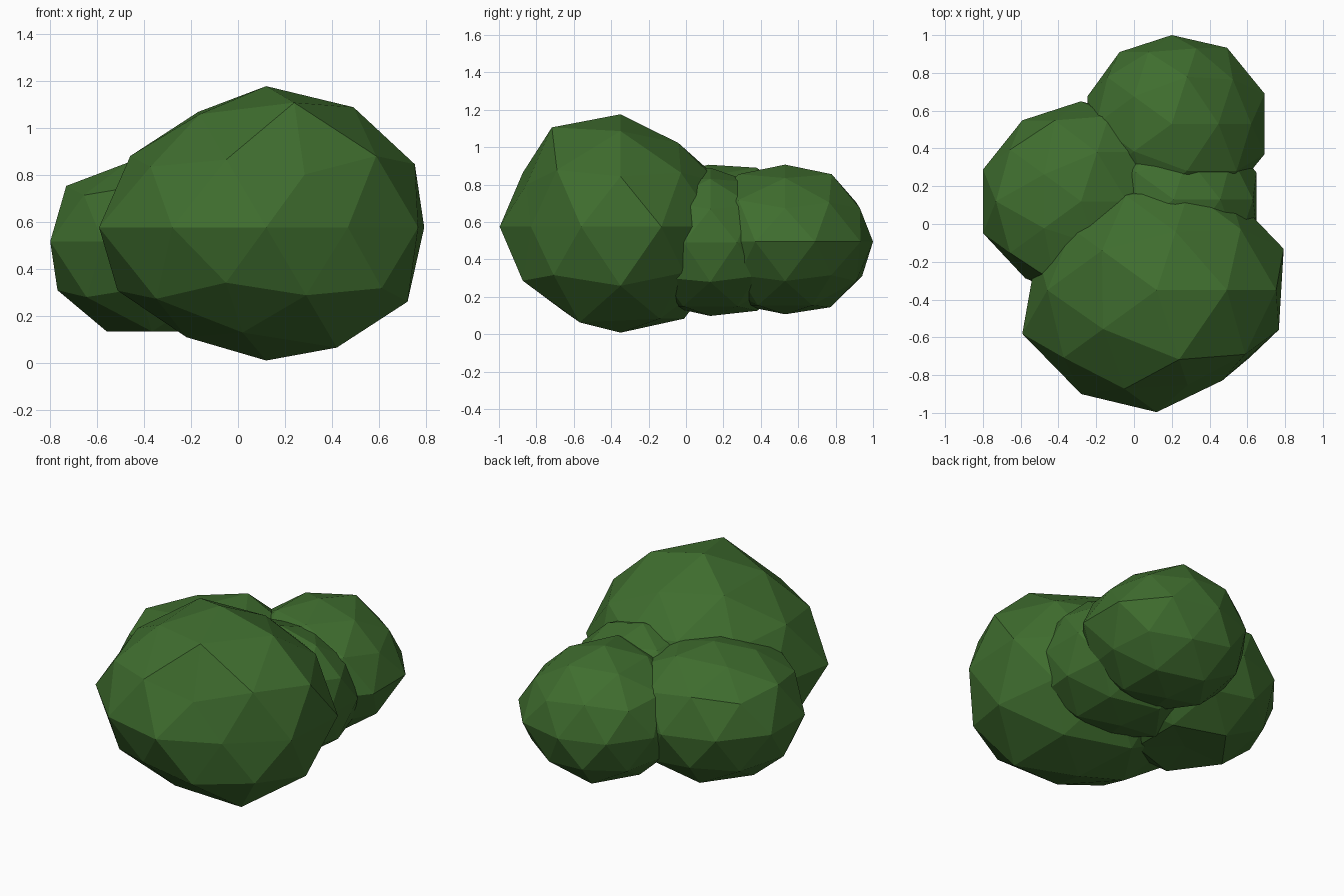
import bpy
import bmesh
from math import radians, cos, sin
from mathutils import Vector

default_cube = bpy.data.objects.get("Cube")
if default_cube:
    bpy.data.objects.remove(default_cube, do_unlink=True)

# Single leaf colour
leaf_green = bpy.data.materials.new("leaf_green")
leaf_colour = (0.05, 0.155, 0.028, 1)
leaf_green.diffuse_color = leaf_colour
leaf_green.use_nodes = True
shader = leaf_green.node_tree.nodes["Principled BSDF"]
shader.inputs["Base Color"].default_value = leaf_colour
shader.inputs["Roughness"].default_value = 0.9


def direction(azimuth, elevation):
    """Unit vector for an azimuth and an elevation in degrees."""
    a, e = radians(azimuth), radians(elevation)
    return Vector((cos(a) * cos(e), sin(a) * cos(e), sin(e)))


def leaf_clump(name, centre, radius, height, bumps):
    """Squashed low-poly ball; bumps maps a scale factor to the corners it moves."""
    bm = bmesh.new()
    bmesh.ops.create_icosphere(bm, subdivisions=2, radius=1)
    corners = [(v, v.co.normalized()) for v in bm.verts]
    for factor, aims in bumps.items():
        for azimuth, elevation in aims:
            aim = direction(azimuth, elevation)
            corner, unit = max(corners, key=lambda pair: pair[1].dot(aim))
            corner.co = unit * factor
    bmesh.ops.scale(bm, vec=(radius, radius, height), verts=bm.verts)
    bmesh.ops.translate(bm, vec=centre, verts=bm.verts)

    mesh = bpy.data.meshes.new(name)
    bm.to_mesh(mesh)
    bm.free()
    mesh.materials.append(leaf_green)
    clump = bpy.data.objects.new(name, mesh)
    bpy.context.scene.collection.objects.link(clump)
    return clump


# Large clump at the front
leaf_clump("front_leaf_clump", (0.12, -0.35, 0.575), 0.68, 0.578, {
    1.1: [(-162, 0)],
    1.08: [(-72, 58)],
    1.04: [(0, 90), (18, 0), (0, 58), (0, 27), (0, -32), (-36, -58), (180, -27)],
    0.98: [(0, -90), (-144, 58), (162, 0)],
    0.95: [(-90, 0), (-108, 32), (-72, -32), (180, -58), (126, 0),
           (54, 0), (36, 32), (36, -27)],
    0.91: [(72, 58), (108, 32), (72, 27), (144, 27), (90, 0),
           (72, -32), (108, -27), (-108, -58), (-108, -27)],
    0.87: [(-54, 0), (-72, 27)],
})

# Round clump at the back
leaf_clump("back_leaf_clump", (0.2, 0.53, 0.495), 0.47, 0.4, {
    1.1: [(18, 0), (-18, 0)],
    1.06: [(54, 0), (72, 58), (-72, 58), (-72, 27), (-108, 32), (-36, 32),
           (-54, 0), (-90, 0)],
    1.03: [(0, 90), (108, -27), (108, -58)],
    0.97: [(0, -90)],
})

# Clump at the side
leaf_clump("side_leaf_clump", (-0.28, 0.12, 0.515), 0.53, 0.45, {
    1.03: [(162, 0), (-162, 0), (180, -27)],
    0.98: [(144, 27), (-144, 27), (72, 58)],
    0.95: [(-126, 0)],
    0.87: [(0, 90), (144, 58), (-144, 58), (18, 0), (0, 58), (-72, 58)],
    0.82: [(0, -90)],
})

# Small clump filling the middle
leaf_clump("middle_leaf_clump", (0.21, 0.13, 0.49), 0.47, 0.4, {
    1.07: [(180, -58), (108, -58), (180, -27), (108, -27)],
    1.04: [(-54, 0), (-36, 32), (-36, -27)],
    0.98: [(18, 0), (-18, 0), (0, -90)],
    0.95: [(72, 58), (72, 27), (36, 32), (54, 0)],
})
